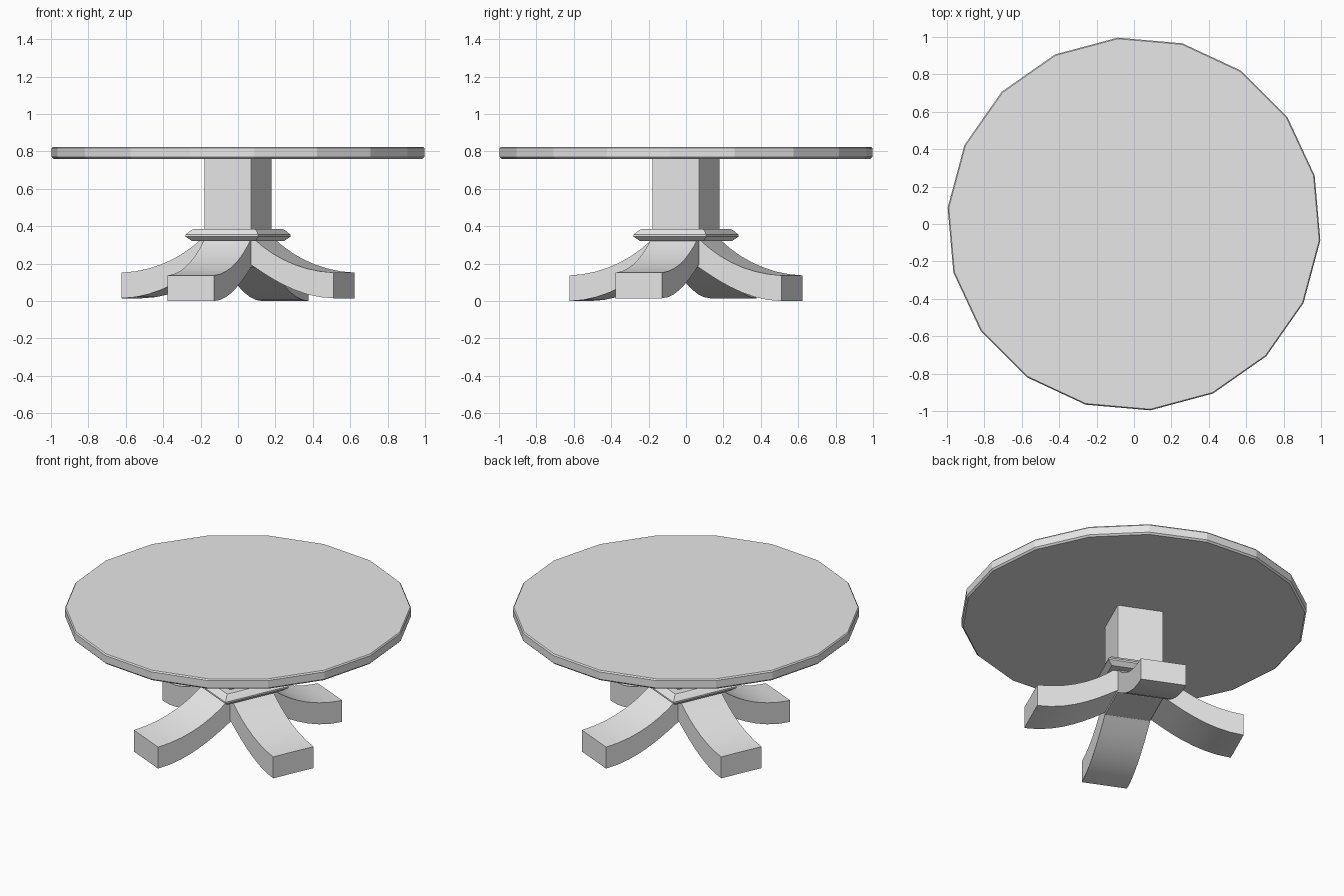
import bpy
from math import radians, cos, sin, sqrt

cube = bpy.data.objects.get("Cube")
if cube:
    bpy.data.objects.remove(cube, do_unlink=True)

grey = bpy.data.materials.new("plain_grey")
grey.use_nodes = True
grey.diffuse_color = (0.8, 0.8, 0.8, 1)
grey.node_tree.nodes["Principled BSDF"].inputs["Base Color"].default_value = (0.8, 0.8, 0.8, 1)

BASE_ANGLE = 66  # direction the pedestal faces point in, degrees


def make_object(name, verts, faces, smooth=30):
    mesh = bpy.data.meshes.new(name)
    mesh.from_pydata(verts, [], faces)
    mesh.materials.append(grey)
    obj = bpy.data.objects.new(name, mesh)
    bpy.context.collection.objects.link(obj)
    bpy.ops.object.select_all(action="DESELECT")
    obj.select_set(True)
    bpy.context.view_layer.objects.active = obj
    if smooth:
        bpy.ops.object.shade_smooth_by_angle(angle=radians(smooth))
    return obj


def lathe(name, profile, sides, start):
    """Stack n-sided rings of (radius, height), bottom to top, and cap them."""
    verts, faces = [], []
    for r, z in profile:
        for i in range(sides):
            a = radians(start + 360 * i / sides)
            verts.append((r * cos(a), r * sin(a), z))
    for k in range(len(profile) - 1):
        for i in range(sides):
            j = (i + 1) % sides
            a, b = k * sides, (k + 1) * sides
            faces.append((a + i, a + j, b + j, b + i))
    faces.append(tuple(reversed(range(sides))))
    top = (len(profile) - 1) * sides
    faces.append(tuple(range(top, top + sides)))
    return make_object(name, verts, faces, smooth=0)


def bezier(p0, p1, p2, p3, steps=8):
    pts = []
    for i in range(steps + 1):
        t = i / steps
        s = 1 - t
        pts.append(tuple(s**3 * a + 3 * s * s * t * b + 3 * s * t * t * c + t**3 * d
                         for a, b, c, d in zip(p0, p1, p2, p3)))
    return pts


def leg(name, angle, lift):
    """Curved leg: strip between two curves, widened sideways."""
    top = bezier((0.10, 0.37), (0.22, 0.245), (0.40, 0.148), (0.62, 0.14))
    low = bezier((0.10, 0.205), (0.22, 0.13), (0.40, 0.005), (0.62, 0.003))
    n, w = len(top), 0.136
    a = radians(angle)
    verts = []
    for side in (-w, w):
        for r, z in top + low:
            verts.append((r * cos(a) - side * sin(a), r * sin(a) + side * cos(a), z + lift))
    m = 2 * n
    faces = []
    for i in range(n - 1):
        t, b = i, n + i
        faces.append((t, t + 1, m + t + 1, m + t))
        faces.append((b + 1, b, m + b, m + b + 1))
        faces.append((t, b, b + 1, t + 1))
        faces.append((m + t, m + t + 1, m + b + 1, m + b))
    faces.append((n - 1, m - 1, 2 * m - 1, m + n - 1))
    faces.append((n, 0, m, m + n))
    return make_object(name, verts, faces)


# Faceted round top with a softened rim
lathe("table_top", [(0.99, 0.76), (1.0, 0.77), (1.0, 0.817), (0.994, 0.825)], 18, 15)

# Square column with slightly eased corners
d = sqrt(2)
column = lathe("column", [(0.137 * d, 0.18), (0.137 * d, 0.765)], 4, BASE_ANGLE + 45)
ease = column.modifiers.new("eased_edges", "BEVEL")
ease.width = 0.006
ease.segments = 2

# Square collar with a chamfered edge
lathe("collar", [(0.187 * d, 0.322), (0.213 * d, 0.345), (0.213 * d, 0.355),
                 (0.19 * d, 0.379), (0.18 * d, 0.386)], 4, BASE_ANGLE + 45)

# Four curved legs; the side pair sits a touch higher
for i, name in enumerate(("back_leg", "right_leg", "front_leg", "left_leg")):
    leg(name, BASE_ANGLE + 90 * i, 0.012 if i % 2 else -0.003)
